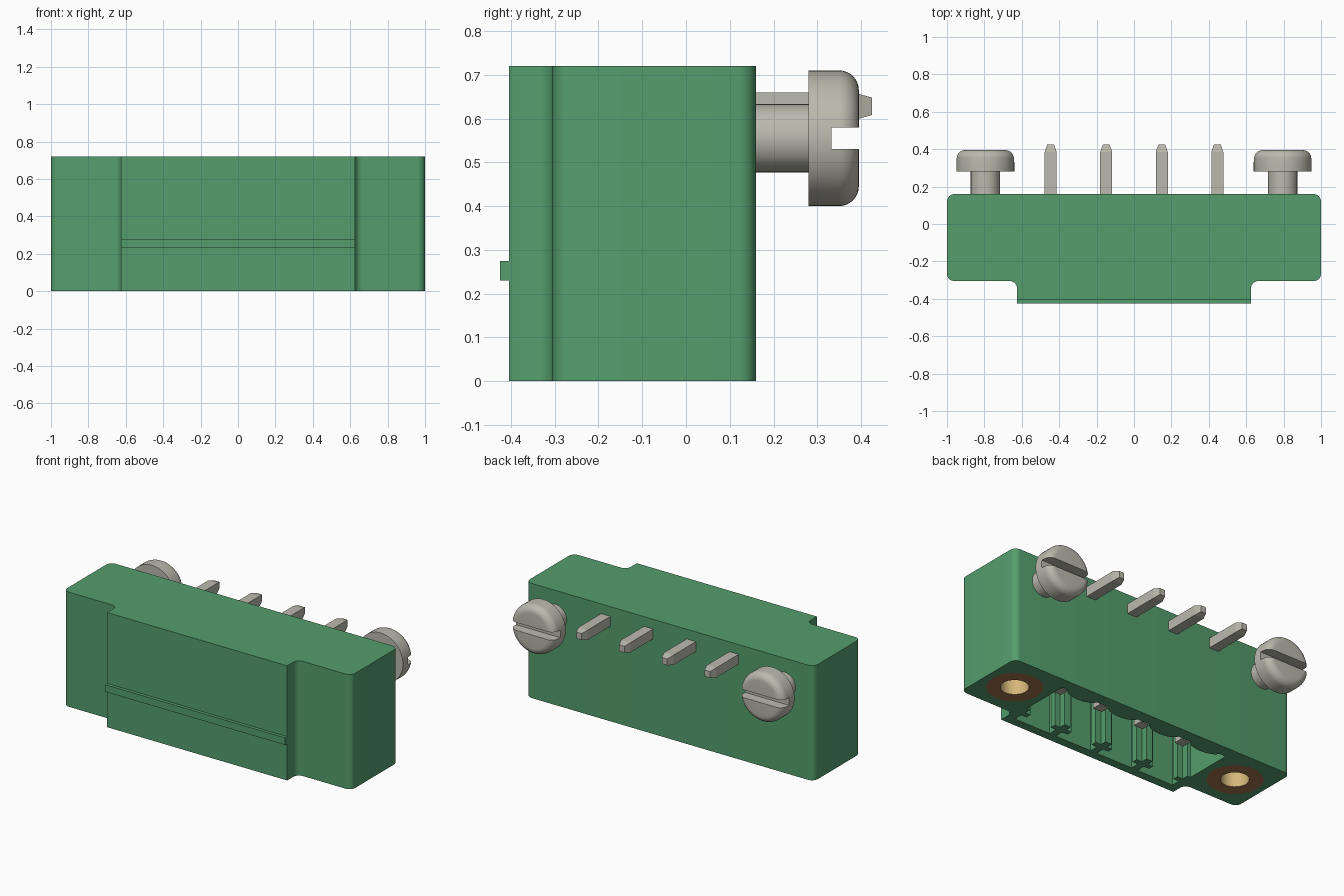
import bpy, bmesh, math
from mathutils import Matrix, Vector

cube = bpy.data.objects.get("Cube")
if cube:
    bpy.data.objects.remove(cube, do_unlink=True)


def material(name, rgb):
    m = bpy.data.materials.new(name)
    m.use_nodes = True
    m.diffuse_color = (*rgb, 1)
    m.node_tree.nodes["Principled BSDF"].inputs["Base Color"].default_value = (*rgb, 1)
    return m


GREEN = material("green plastic", (0.09, 0.34, 0.155))
STEEL = material("grey metal", (0.50, 0.49, 0.42))
BRASS = material("brass", (0.66, 0.47, 0.19))
BRONZE = material("bronze", (0.37, 0.18, 0.08))


def finish(name, bm, *mats, smooth=False):
    bmesh.ops.recalc_face_normals(bm, faces=bm.faces)
    mesh = bpy.data.meshes.new(name)
    bm.to_mesh(mesh)
    bm.free()
    ob = bpy.data.objects.new(name, mesh)
    bpy.context.scene.collection.objects.link(ob)
    for m in mats:
        mesh.materials.append(m)
    if smooth:
        smooth_object(ob)
    return ob


def smooth_object(ob):
    bpy.ops.object.select_all(action="DESELECT")
    ob.select_set(True)
    bpy.context.view_layer.objects.active = ob
    bpy.ops.object.shade_smooth_by_angle(angle=math.radians(35))


def box(name, lo, hi, mat):
    bm = bmesh.new()
    lo, hi = Vector(lo), Vector(hi)
    bmesh.ops.create_cube(bm, size=1)
    for v in bm.verts:
        v.co = Vector(((v.co[i] + 0.5) * (hi[i] - lo[i]) + lo[i]) for i in range(3))
    return finish(name, bm, mat)


def prism(name, points, z0, z1, mat, smooth=False):
    bm = bmesh.new()
    face = bm.faces.new([bm.verts.new((x, y, z0)) for x, y in points])
    new = bmesh.ops.extrude_face_region(bm, geom=[face])["geom"]
    bmesh.ops.translate(bm, vec=(0, 0, z1 - z0),
                        verts=[g for g in new if isinstance(g, bmesh.types.BMVert)])
    return finish(name, bm, mat, smooth=smooth)


def lathe(name, profile, matrix, *mats):
    """Spin (radius, height) points about z, then place with the matrix."""
    bm = bmesh.new()
    verts = [bm.verts.new((r, 0, h)) for r, h in profile]
    edges = [bm.edges.new(p) for p in zip(verts, verts[1:])]
    bmesh.ops.spin(bm, geom=verts + edges, cent=(0, 0, 0), axis=(0, 0, 1),
                   angle=2 * math.pi, steps=48)
    bmesh.ops.remove_doubles(bm, verts=bm.verts, dist=1e-5)
    bmesh.ops.transform(bm, matrix=matrix, verts=bm.verts)
    return finish(name, bm, *mats, smooth=True)


def cut(ob, cutter):
    mod = ob.modifiers.new("cut", "BOOLEAN")
    mod.operation, mod.solver, mod.object = "DIFFERENCE", "EXACT", cutter
    bpy.context.view_layer.objects.active = ob
    bpy.ops.object.modifier_apply(modifier=mod.name)
    bpy.data.objects.remove(cutter, do_unlink=True)


def rounded(corners):
    """Round each (x, y, radius) right-angled corner of an outline."""
    out = []
    for i, (x, y, r) in enumerate(corners):
        p = Vector((x, y))
        a = (Vector(corners[i - 1][:2]) - p).normalized() * r
        b = (Vector(corners[(i + 1) % len(corners)][:2]) - p).normalized() * r
        if r == 0:
            out.append(p)
            continue
        for k in range(9):
            t = k / 8 * math.pi / 2
            out.append(p + a * (1 - math.sin(t)) + b * (1 - math.cos(t)))
    return out


# Housing with stepped, rounded outline
BACK, STEP, FRONT, TOP, R = 0.16, -0.305, -0.405, 0.72, 0.04
half = [(0.625, FRONT, 0), (0.625, STEP, R), (1, STEP, R), (1, BACK, R)]
outline = half + [(-x, y, r) for x, y, r in reversed(half)]
housing = prism("housing", rounded(outline), 0, TOP, GREEN)

# Socket opening in the underside, and bores for the threaded inserts
CEIL, IN_BACK, IN_FRONT, IN_X = 0.52, 0.085, -0.35, 0.595
cut(housing, box("socket_cutter", (-IN_X, IN_FRONT, -0.1), (IN_X, IN_BACK, CEIL), GREEN))
INSERT_X, INSERT_Y, DEPTH = 0.8, -0.08, 0.42
for s in (-1, 1):
    place = Matrix.Translation((s * INSERT_X, INSERT_Y, 0))
    cut(housing, lathe("bore_cutter", [(0, -0.1), (0.158, -0.1), (0.158, DEPTH), (0, DEPTH)],
                       place, GREEN))
smooth_object(housing)

# Front key rib
box("key_rib", (-0.625, -0.425, 0.23), (0.625, FRONT + 0.005, 0.275), GREEN)

# T-shaped guides between the poles, on the inside of the front wall
PITCH = 0.297
for i in range(-2, 3):
    x = i * PITCH
    box("guide_stem", (x - 0.022, IN_FRONT - 0.01, 0), (x + 0.022, -0.22, CEIL + 0.01), GREEN)
    w = 0.06
    lo, hi = max(x - w, -IN_X - 0.01), min(x + w, IN_X + 0.01)
    box("guide_flange", (lo, -0.295, 0), (hi, -0.26, CEIL + 0.01), GREEN)

# Round lobes on the rear wall, and contact pins
for i in range(4):
    x = (i - 1.5) * PITCH
    arc = [(x + 0.105 * math.cos(t), IN_BACK + 0.005 - 0.05 * math.sin(t))
           for t in (k * math.pi / 12 for k in range(13))]
    prism("rear_lobe", arc, 0, CEIL + 0.01, GREEN, smooth=True)

    bm = bmesh.new()
    rings = []
    for y, w, h in ((0.1, 0.032, 0.031), (0.385, 0.032, 0.031), (0.425, 0.018, 0.02)):
        rings.append([bm.verts.new((x + sx * w, y, 0.628 + sz * h))
                      for sx, sz in ((-1, -1), (1, -1), (1, 1), (-1, 1))])
    for a, b in zip(rings, rings[1:]):
        for k in range(4):
            bm.faces.new((a[k], a[(k + 1) % 4], b[(k + 1) % 4], b[k]))
    bm.faces.new(rings[0])
    bm.faces.new(rings[-1])
    finish("solder_pin", bm, STEEL)
    box("contact_pin", (x - 0.032, -0.14, 0.12), (x + 0.032, -0.08, CEIL + 0.02), STEEL)

# Slotted screws at the back, threaded inserts below
fillet = [(0.11 + 0.045 * math.cos(t), 0.35 + 0.045 * math.sin(t))
          for t in (k * math.pi / 16 for k in range(9))]
screw_profile = [(0, 0.1), (0.078, 0.1), (0.078, 0.28), (0.155, 0.28)] + fillet + [(0, 0.395)]
for s, side in ((-1, "right"), (1, "left")):
    place = Matrix.Translation((s * 0.795, 0, 0.555)) @ Matrix.Rotation(-math.pi / 2, 4, "X")
    screw = lathe(side + "_screw", screw_profile, place, STEEL)
    x = s * 0.795
    cut(screw, box("slot_cutter", (x - 0.3, 0.332, 0.53), (x + 0.3, 0.5, 0.579), STEEL))
    smooth_object(screw)

    place = Matrix.Translation((s * INSERT_X, INSERT_Y, 0))
    insert = lathe(side + "_insert",
                   [(0, 0.4), (0.08, 0.4), (0.08, 0), (0.16, 0), (0.16, DEPTH), (0, DEPTH)],
                   place, BRASS, BRONZE)
    for f in insert.data.polygons:
        if f.normal.z < -0.9 and f.center.z < 0.01:
            f.material_index = 1
